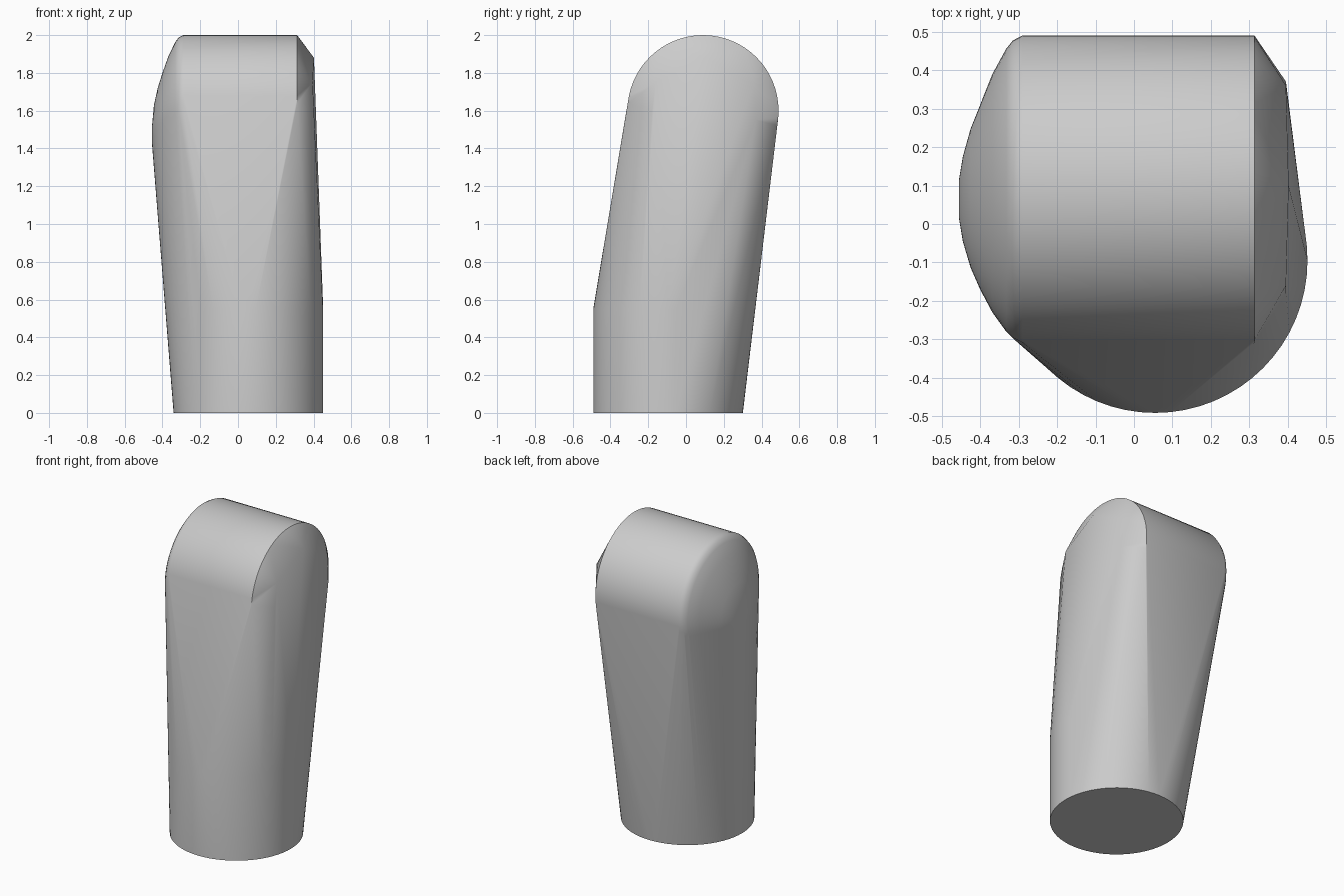
import bpy, bmesh, math

cube = bpy.data.objects.get("Cube")
if cube:
    bpy.data.objects.remove(cube, do_unlink=True)

grey = bpy.data.materials.new("plain grey")
grey.use_nodes = True
colour = (0.6, 0.6, 0.6, 1)
grey.diffuse_color = colour
grey.node_tree.nodes["Principled BSDF"].inputs["Base Color"].default_value = colour

bm = bmesh.new()


def flat_ring(x, y, z, r, n=64):
    for i in range(n):
        a = math.tau * i / n
        bm.verts.new((x + r * math.cos(a), y + r * math.sin(a), z))


def side_ring(x, y, z, r, n=64):
    for i in range(n):
        a = math.tau * i / n
        bm.verts.new((x, y + r * math.cos(a), z + r * math.sin(a)))


# round foot
for z in (0, 0.55):
    flat_ring(0.055, -0.095, z, 0.396)

# rounded top barrel, with its domed right end
for x, y, z, r in ((0.313, 0.09, 1.6, 0.4), (-0.29, 0.09, 1.6, 0.4),
                   (-0.315, 0.09, 1.6, 0.387), (-0.332, 0.088, 1.595, 0.368),
                   (-0.368, 0.08, 1.58, 0.31), (-0.4, 0.07, 1.56, 0.24),
                   (-0.425, 0.067, 1.54, 0.18), (-0.445, 0.065, 1.52, 0.11),
                   (-0.455, 0.065, 1.47, 0.05)):
    side_ring(x, y, z, r)

# chamfered left end
for x, y, z in ((0.402, 0.1, 1.88), (0.395, -0.16, 1.75), (0.395, -0.18, 1.6),
                (0.395, 0.36, 1.74), (0.395, 0.37, 1.55)):
    bm.verts.new((x, y, z))

# skin stretched over all the sections
hull = bmesh.ops.convex_hull(bm, input=bm.verts[:])
inner = {v for v in hull["geom_interior"] + hull["geom_unused"]
         if isinstance(v, bmesh.types.BMVert)}
bmesh.ops.delete(bm, geom=list(inner), context='VERTS')
bmesh.ops.dissolve_limit(bm, angle_limit=math.radians(0.3),
                         verts=bm.verts[:], edges=bm.edges[:])
bmesh.ops.recalc_face_normals(bm, faces=bm.faces[:])

mesh = bpy.data.meshes.new("rounded_post")
bm.to_mesh(mesh)
bm.free()
mesh.materials.append(grey)
post = bpy.data.objects.new("rounded_post", mesh)
bpy.context.collection.objects.link(post)
bpy.ops.object.select_all(action='DESELECT')
post.select_set(True)
bpy.context.view_layer.objects.active = post
bpy.ops.object.shade_smooth_by_angle(angle=math.radians(30))
